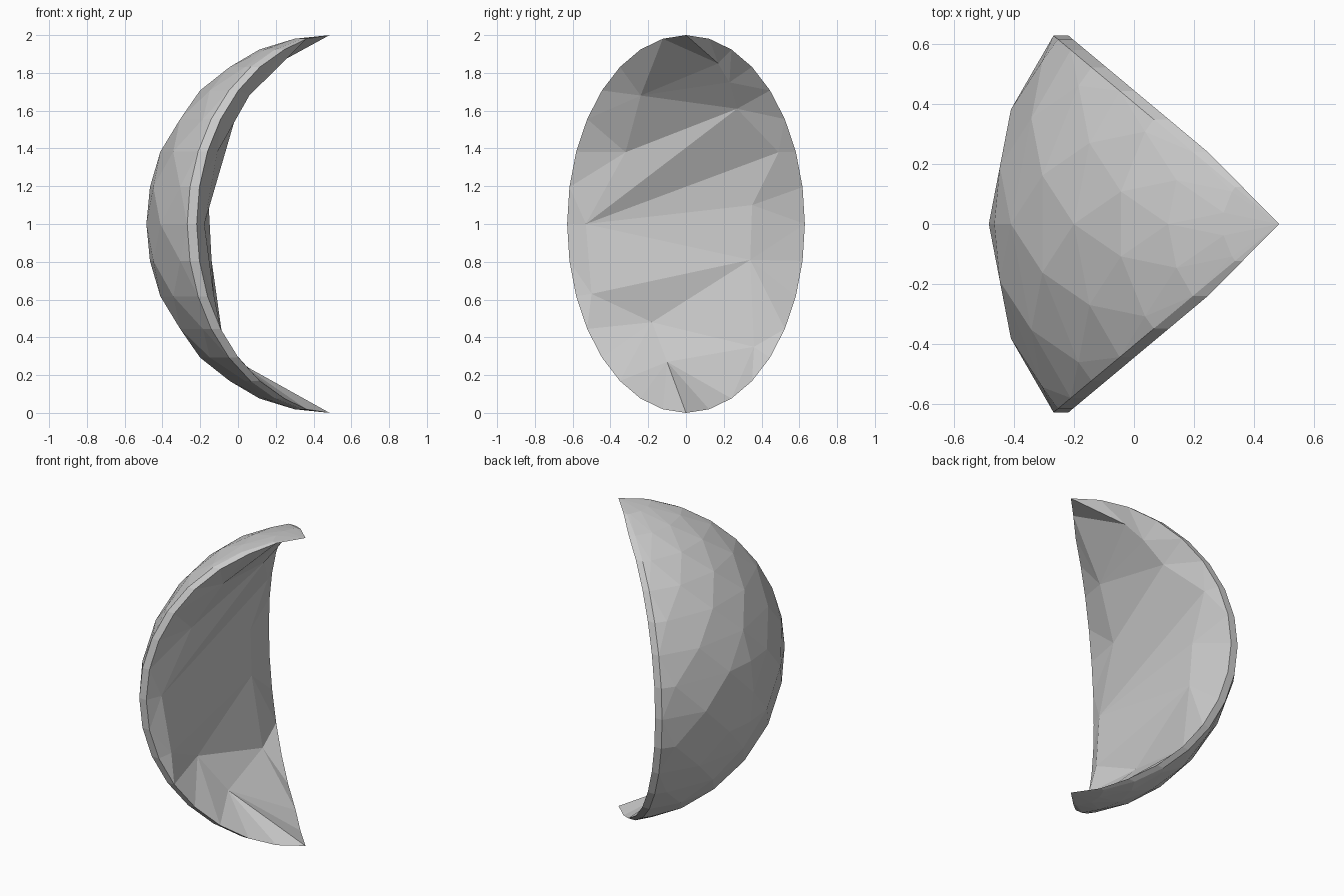
import bpy
import bmesh
from math import sin, cos, radians
from mathutils import Vector
from mathutils.geometry import delaunay_2d_cdt

cube = bpy.data.objects.get("Cube")
if cube:
    bpy.data.objects.remove(cube, do_unlink=True)

STEP = radians(11.25)      # angle between rings and columns
RIM = radians(39)          # half-angle of the slice
COLS, RINGS = 4, 8
RX = 0.97                  # sphere radius along x; 1 along y and z

# Chisel points of the hollow, from top to bottom
HOLLOW = {
    "crown": (0.21, 0.17, 1.85),
    "brow": (0.12, 0.23, 1.75),
    "upper_front": (0.06, -0.24, 1.68),
    "upper_back": (0.0, 0.27, 1.61),
    "dip": (-0.11, -0.32, 1.38),
    "back_edge": (-0.13, 0.49, 1.38),
    "centre_back": (-0.155, 0.35, 1.1),
    "centre_front": (-0.178, -0.53, 1.0),
    "lower_back": (-0.14, 0.34, 0.81),
    "lower_front": (-0.129, -0.5, 0.63),
    "lower_dip": (-0.165, -0.18, 0.48),
    "heel_back": (-0.075, 0.36, 0.35),
    "heel": (0.0, -0.1, 0.27),
}
# Ridges that stay as edges between chisel points
RIDGES = [
    ("centre_front", "upper_back"),
    ("centre_front", "back_edge"),
    ("centre_front", "centre_back"),
    ("lower_front", "lower_back"),
    ("lower_dip", "lower_back"),
]

bm = bmesh.new()
verts = {}


def vert(key, co):
    if key not in verts:
        verts[key] = bm.verts.new(co)
    return verts[key]


def sphere_point(i, j):
    """Point on the sphere slice at column i and ring j."""
    lon = i * STEP if abs(i) < COLS else RIM * (1 if i > 0 else -1)
    lat = j * STEP
    return (RX / 2 - RX * cos(lat) * cos(lon), cos(lat) * sin(lon), 1 + sin(lat))


def outer(i, j):
    if abs(j) == RINGS:
        return vert(("tip", j), (RX / 2, 0, 1 + j / RINGS))
    return vert(("outer", i, j), sphere_point(i, j))


def lip(side, j):
    """Inner corner of the rim, thinning out at the tips."""
    if abs(j) == RINGS:
        return outer(0, j)
    x, y, z = sphere_point(COLS * side, j)
    return vert(("lip", side, j), (x + 0.05 * min(1, 2.6 * cos(j * STEP)), y, z))


def face(*corners):
    unique = list(dict.fromkeys(corners))
    if len(unique) > 2:
        return bm.faces.new(unique)


# Outer shell of diamond facets, raised in the middle along the waist
for j in range(1 - RINGS, RINGS):
    for i in range(-COLS, COLS + 1):
        if (i + j) % 2:
            right = outer(min(i + 1, COLS), j)
            left = outer(max(i - 1, -COLS), j)
            ring = [right, outer(i, j + 1), left, outer(i, j - 1)]
            if i == 0 and abs(j) == 1:
                for n in range(len(ring)):
                    face(outer(i, j), ring[n - 1], ring[n])
            else:
                face(*ring)

# Rim lips
for j in range(-RINGS, RINGS):
    for s in (-1, 1):
        face(outer(s * COLS, j), outer(s * COLS, j + 1), lip(s, j + 1), lip(s, j))

# Hollow: chisel points joined to the lips
border = [lip(1, j) for j in range(-RINGS, RINGS)]
border += [lip(-1, j) for j in range(RINGS, -RINGS, -1)]
points = border + [vert(name, co) for name, co in HOLLOW.items()]
edges = [(n, (n + 1) % len(border)) for n in range(len(border))]
names = list(HOLLOW)
edges += [tuple(len(border) + names.index(n) for n in pair) for pair in RIDGES]
flat = [Vector((v.co.y, v.co.z)) for v in points]
result = delaunay_2d_cdt(flat, edges, [], 1, 0.00001)
source = [points[ids[0]] for ids in result[3]]
for tri in result[2]:
    face(*[source[n] for n in tri])

bmesh.ops.triangulate(bm, faces=bm.faces[:])
bmesh.ops.recalc_face_normals(bm, faces=bm.faces[:])

# Stone grey material
grey = bpy.data.materials.new("stone_grey")
grey.use_nodes = True
colour = (0.6, 0.6, 0.6, 1)
grey.diffuse_color = colour
grey.node_tree.nodes["Principled BSDF"].inputs["Base Color"].default_value = colour

mesh = bpy.data.meshes.new("crescent_shell")
bm.to_mesh(mesh)
bm.free()
mesh.materials.append(grey)
crescent = bpy.data.objects.new("crescent_shell", mesh)
bpy.context.collection.objects.link(crescent)
